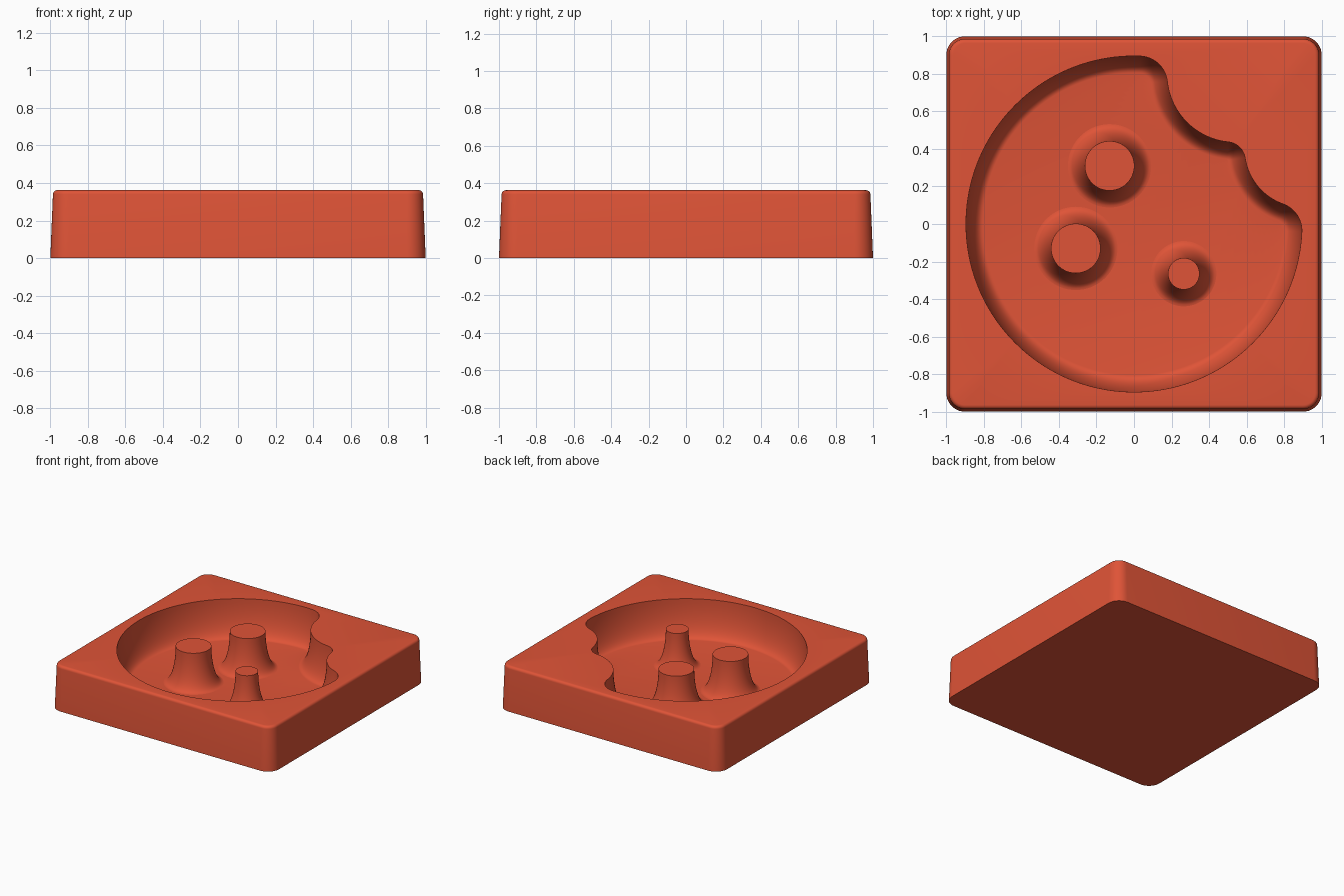
import bpy, bmesh
from math import sin, cos, pi, atan2, tau
from mathutils import Vector
from mathutils.geometry import intersect_sphere_sphere_2d

if "Cube" in bpy.data.objects:
    bpy.data.objects.remove(bpy.data.objects["Cube"])

HEIGHT, FLOOR = 0.362, 0.065
FLARE = 0.09
STEPS = 14

clay = bpy.data.materials.new("brick_red")
clay.use_nodes = True
colour = (0.74, 0.088, 0.038, 1)
clay.diffuse_color = colour
clay.node_tree.nodes["Principled BSDF"].inputs["Base Color"].default_value = colour

# Flared wall section shared by cavity and posts: (sideways offset, height)
wall = []
for i in range(STEPS + 1):
    a = pi / 2 * i / STEPS
    wall.append((FLARE * (1 - cos(a)), HEIGHT - (HEIGHT - FLOOR) * sin(a)))


def arc(centre, radius, a0, a1, count):
    """Points along an arc, without its last point."""
    return [(centre[0] + radius * cos(a0 + (a1 - a0) * i / count),
             centre[1] + radius * sin(a0 + (a1 - a0) * i / count)) for i in range(count)]


def add_loop(bm, points, z):
    return [bm.verts.new((x, y, z)) for x, y in points]


def loop_edges(bm, loop):
    edges = []
    for a, b in zip(loop, loop[1:] + loop[:1]):
        edges.append(bm.edges.get((a, b)) or bm.edges.new((a, b)))
    return edges


def skin(bm, loops):
    """Join successive loops of equal length with quads."""
    for low, high in zip(loops, loops[1:]):
        n = len(low)
        for i in range(n):
            j = (i + 1) % n
            bm.faces.new((low[i], low[j], high[j], high[i]))


def finish(bm, name):
    bmesh.ops.recalc_face_normals(bm, faces=bm.faces)
    mesh = bpy.data.meshes.new(name)
    bm.to_mesh(mesh)
    bm.free()
    mesh.materials.append(clay)
    obj = bpy.data.objects.new(name, mesh)
    bpy.context.collection.objects.link(obj)
    bpy.ops.object.select_all(action="DESELECT")
    obj.select_set(True)
    bpy.context.view_layer.objects.active = obj
    bpy.ops.object.shade_smooth_by_angle(angle=0.6)


def rounded_square(inset):
    half, radius, points = 1 - inset, 0.1 - inset, []
    for k in range(4):
        a = pi / 4 + k * pi / 2
        c = (half - radius) * 2 ** 0.5
        points += arc((c * cos(a), c * sin(a)), radius, k * pi / 2, (k + 1) * pi / 2, 10)
        end = (k + 1) * pi / 2
        points.append((c * cos(a) + radius * cos(end), c * sin(a) + radius * sin(end)))
    return points


# Bitten disc outline: a chain of tangent arcs (centre, radius, start, end, count, turn)
disc, disc_r = Vector((0, 0)), 0.895
bite_a, bite_a_r = Vector((0.54, 0.80)), 0.365
bite_b, bite_b_r = Vector((0.90, 0.40)), 0.312
SHOULDER, CUSP = 0.15, 0.10


def blend_centre(c1, r1, c2, r2, hint):
    found = intersect_sphere_sphere_2d(c1, r1, c2, r2)
    return min(found, key=lambda p: (p - Vector(hint)).length)


def heading(start, end):
    d = end - start
    return atan2(d.y, d.x)


top_blend = blend_centre(disc, disc_r - SHOULDER, bite_a, bite_a_r + SHOULDER, (0, 0.75))
side_blend = blend_centre(disc, disc_r - SHOULDER, bite_b, bite_b_r + SHOULDER, (0.75, 0))
cusp_blend = blend_centre(bite_a, bite_a_r + CUSP, bite_b, bite_b_r + CUSP, (0.4, 0.3))

chain = [
    (disc, disc_r, heading(disc, top_blend), heading(disc, side_blend), 120, 1),
    (side_blend, SHOULDER, heading(disc, side_blend), heading(side_blend, bite_b), 16, 1),
    (bite_b, bite_b_r, heading(bite_b, side_blend), heading(bite_b, cusp_blend), 18, -1),
    (cusp_blend, CUSP, heading(cusp_blend, bite_b), heading(cusp_blend, bite_a), 14, 1),
    (bite_a, bite_a_r, heading(bite_a, cusp_blend), heading(bite_a, top_blend), 24, -1),
    (top_blend, SHOULDER, heading(top_blend, bite_a), heading(disc, top_blend), 16, 1),
]


def bitten_disc(inset):
    points = []
    for centre, radius, a0, a1, count, turn in chain:
        sweep = turn * ((turn * (a1 - a0)) % tau)
        points += arc(centre, radius - turn * inset, a0, a0 + sweep, count)
    return points


# Tray: drafted block with a softened top edge and a sunken cavity
bm = bmesh.new()
DRAFT, EDGE = 0.014, 0.022
outside = [(0, 0)]
for i in range(6):
    a = pi / 2 * i / 5
    outside.append((DRAFT + EDGE * (1 - cos(a)), HEIGHT - EDGE * (1 - sin(a))))
outer = [add_loop(bm, rounded_square(d), z) for d, z in outside]
inner = [add_loop(bm, bitten_disc(d), z) for d, z in wall]
skin(bm, outer)
skin(bm, inner)
bm.faces.new(outer[0])
rim = loop_edges(bm, outer[-1]) + loop_edges(bm, inner[0])
bmesh.ops.triangle_fill(bm, use_beauty=True, edges=rim, normal=(0, 0, 1))
bmesh.ops.triangle_fill(bm, use_beauty=True, edges=loop_edges(bm, inner[-1]), normal=(0, 0, 1))
finish(bm, "tray")

# Posts: flared columns level with the tray rim
posts = {
    "back_post": (-0.13, 0.31, 0.132),
    "right_post": (-0.31, -0.13, 0.132),
    "left_post": (0.265, -0.265, 0.084),
}
for name, (x, y, radius) in posts.items():
    bm = bmesh.new()
    section = wall + [(FLARE, FLOOR - 0.01)]
    loops = [add_loop(bm, arc((x, y), radius + d, 0, tau, 64), z) for d, z in section]
    skin(bm, loops)
    bm.faces.new(loops[0])
    bm.faces.new(loops[-1])
    finish(bm, name)
